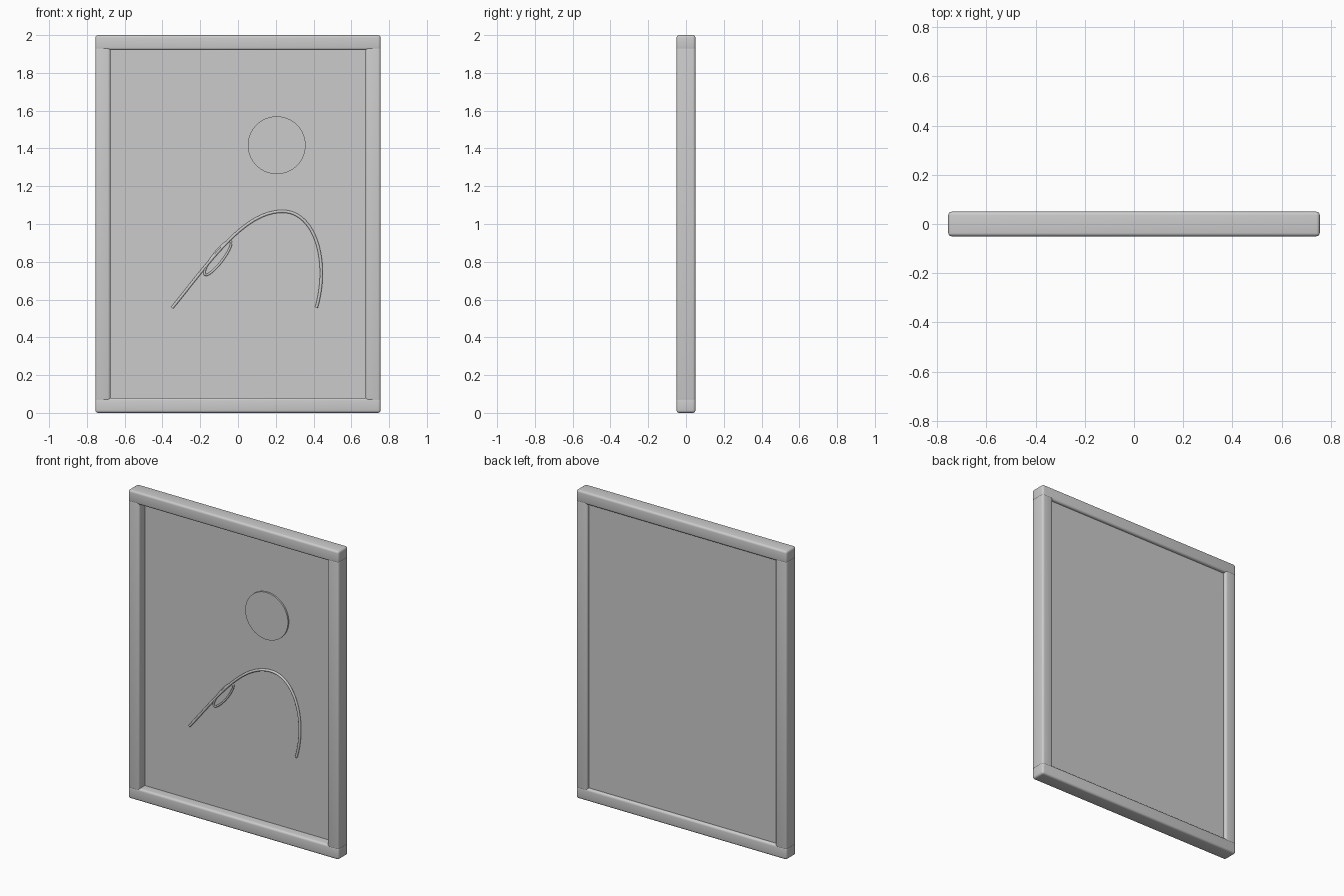
import bpy
import math

if "Cube" in bpy.data.objects:
    bpy.data.objects.remove(bpy.data.objects["Cube"])


def box(name, x, y, z, bevel=0.0):
    """Box from (min, max) ranges, optionally with rounded edges."""
    bpy.ops.mesh.primitive_cube_add(
        size=1, location=(sum(x) / 2, sum(y) / 2, sum(z) / 2))
    ob = bpy.context.object
    ob.name = name
    ob.scale = (x[1] - x[0], y[1] - y[0], z[1] - z[0])
    bpy.ops.object.transform_apply(location=False, rotation=False, scale=True)
    if bevel:
        mod = ob.modifiers.new("rounded_edges", 'BEVEL')
        mod.width = bevel
        mod.segments = 4
        bpy.ops.object.modifier_apply(modifier=mod.name)
        bpy.ops.object.shade_smooth_by_angle(angle=math.radians(35))
    return ob


def tube_curve(name, radius):
    """Empty round tube curve object."""
    data = bpy.data.curves.new(name, 'CURVE')
    data.dimensions = '3D'
    data.bevel_depth = radius
    data.bevel_resolution = 3
    data.resolution_u = 24
    data.use_fill_caps = True
    ob = bpy.data.objects.new(name, data)
    bpy.context.collection.objects.link(ob)
    return data


W, D, H, T = 0.755, 0.05, 2.0, 0.08   # half width, half depth, height, bar size
PANEL_FRONT = 0.01

# Frame rails and stiles
box("bottom_rail", (-W, W), (-D, D), (0, T), 0.014)
box("top_rail", (-W, W), (-D, D), (H - T, H), 0.014)
for side, label in ((-1, "left"), (1, "right")):
    xs = sorted((side * W, side * (W - T)))
    box(label + "_stile", xs, (-D, D), (T - 0.018, H - T + 0.018), 0.014)

# Backing panel
box("panel", (-W + T - 0.02, W - T + 0.02), (PANEL_FRONT, 0.03),
    (T - 0.02, H - T + 0.02))

# Round disc
bpy.ops.mesh.primitive_cylinder_add(
    vertices=64, radius=0.153, depth=0.015,
    location=(0.205, PANEL_FRONT - 0.0025, 1.417),
    rotation=(math.pi / 2, 0, 0))
bpy.context.object.name = "disc"
bpy.ops.object.shade_smooth_by_angle(angle=math.radians(35))

# Arched line: (left handle, point, right handle) in x, z
LINE_Y = PANEL_FRONT - 0.006
arch = tube_curve("arched_line", 0.008)
sp = arch.splines.new('BEZIER')
knots = [((-0.45, 0.434), (-0.349, 0.556), (-0.15, 0.80)),
         ((0.03, 1.067), (0.235, 1.067), (0.41, 1.067)),
         ((0.485, 0.80), (0.415, 0.558), (0.39, 0.46))]
sp.bezier_points.add(len(knots) - 1)
for bp, (a, b, c) in zip(sp.bezier_points, knots):
    bp.handle_left_type = bp.handle_right_type = 'FREE'
    bp.handle_left = (a[0], LINE_Y, a[1])
    bp.co = (b[0], LINE_Y, b[1])
    bp.handle_right = (c[0], LINE_Y, c[1])

# Slim tilted loop beside the line
loop = tube_curve("slim_loop", 0.006)
N, tilt, la, lb = 48, math.radians(52.5), 0.111, 0.027
sp = loop.splines.new('POLY')
sp.points.add(N - 1)
for i, p in enumerate(sp.points):
    t = 2 * math.pi * i / N
    u, v = la * math.cos(t), lb * math.sin(t)
    p.co = (-0.107 + u * math.cos(tilt) - v * math.sin(tilt), LINE_Y,
            0.82 + u * math.sin(tilt) + v * math.cos(tilt), 1)
sp.use_cyclic_u = True
sp.use_smooth = True
